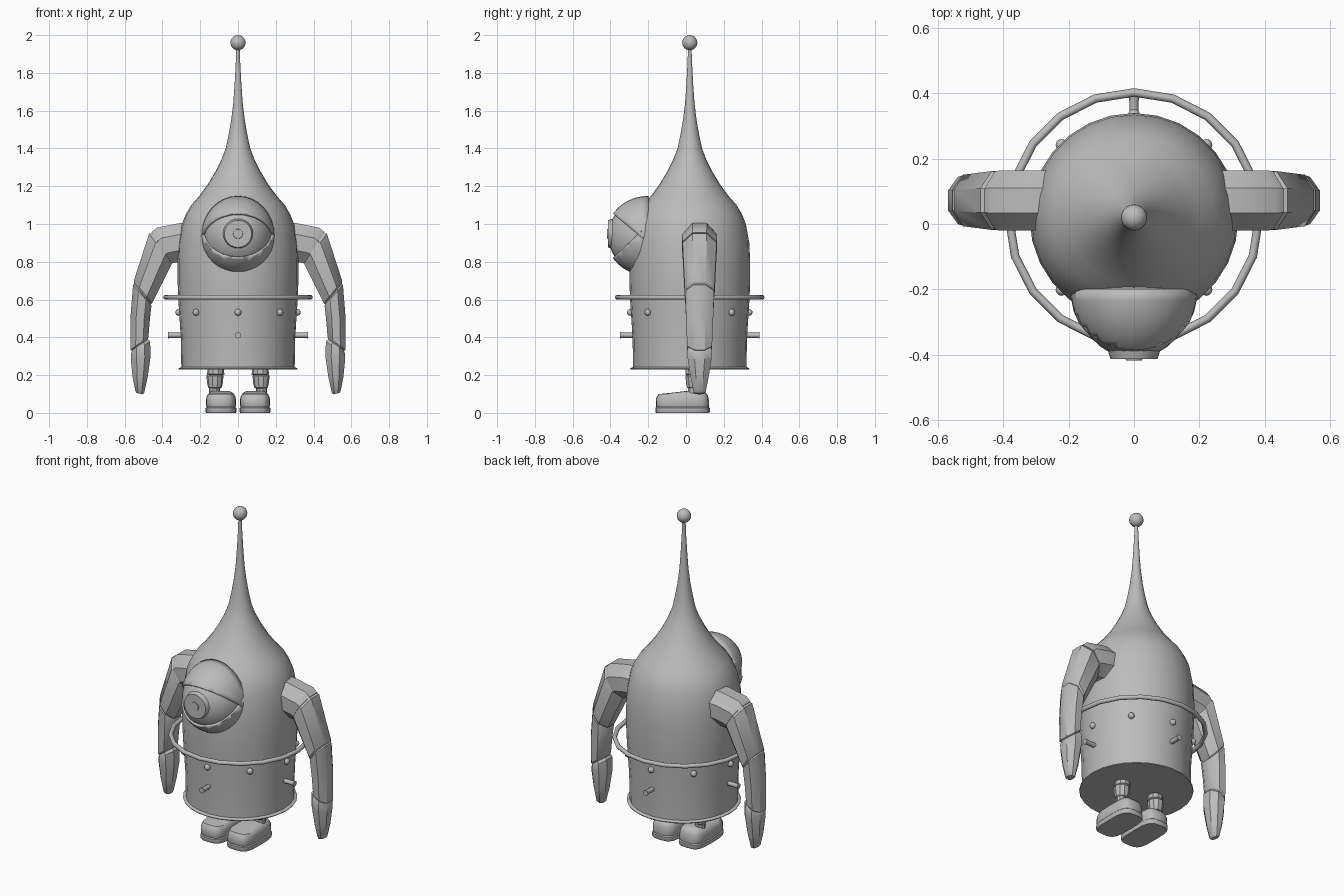
import bpy, bmesh
from math import sin, cos, pi, radians
from mathutils import Vector, Matrix

if "Cube" in bpy.data.objects:
    bpy.data.objects.remove(bpy.data.objects["Cube"])

grey = bpy.data.materials.new("plain_grey")
grey.use_nodes = True
colour = (0.5, 0.5, 0.5, 1)
grey.diffuse_color = colour
grey.node_tree.nodes["Principled BSDF"].inputs["Base Color"].default_value = colour

CY = 0.02  # depth of the body axis


def finish(name, bm, angle=35, recalc=True):
    if recalc:
        bmesh.ops.recalc_face_normals(bm, faces=bm.faces)
    me = bpy.data.meshes.new(name)
    bm.to_mesh(me)
    bm.free()
    me.materials.append(grey)
    me.shade_smooth()
    me.set_sharp_from_angle(angle=radians(angle))
    ob = bpy.data.objects.new(name, me)
    bpy.context.collection.objects.link(ob)
    return ob


def loft(name, rings, angle=35):
    """Skin a list of equal-length point rings and cap both ends."""
    bm = bmesh.new()
    vs = [[bm.verts.new(p) for p in r] for r in rings]
    n = len(vs[0])
    for a, b in zip(vs, vs[1:]):
        for i in range(n):
            j = (i + 1) % n
            bm.faces.new((a[i], a[j], b[j], b[i]))
    bm.faces.new(vs[0])
    bm.faces.new(vs[-1])
    return finish(name, bm, angle)


def lathe(name, profile, n, x=0, y=CY, angle=35):
    return loft(name, [[(x + r * cos(2 * pi * i / n), y + r * sin(2 * pi * i / n), z)
                        for i in range(n)] for r, z in profile], angle)


def ball(name, centre, radii, seg=24, rows=16):
    bm = bmesh.new()
    bmesh.ops.create_uvsphere(bm, u_segments=seg, v_segments=rows, radius=1)
    bm.transform(Matrix.Translation(centre) @ Matrix.Diagonal((*radii, 1)))
    return finish(name, bm, 60)


# Teardrop body with a thin bottom lip and a long drawn-out tip
lathe("body", [(0.300, 0.236), (0.303, 0.40), (0.316, 0.60), (0.320, 0.70),
               (0.320, 0.80), (0.315, 0.90), (0.297, 1.00), (0.277, 1.05),
               (0.248, 1.10), (0.204, 1.15), (0.160, 1.21), (0.118, 1.28),
               (0.088, 1.34), (0.065, 1.40), (0.050, 1.47), (0.036, 1.55),
               (0.025, 1.64), (0.018, 1.74), (0.012, 1.85), (0.009, 1.94)], 28)
lathe("bottom_lip", [(0.314, 0.230), (0.316, 0.235), (0.300, 0.243)], 28)
ball("tip_ball", (0, CY, 1.96), (0.04, 0.04, 0.04), 20, 12)

# Hoop around the waist
bm = bmesh.new()
prev = first = None
N, M = 20, 8
rows = []
for i in range(N):
    a = 2 * pi * i / N
    rows.append([bm.verts.new(((0.383 + 0.013 * cos(2 * pi * k / M)) * cos(a),
                               CY + (0.383 + 0.013 * cos(2 * pi * k / M)) * sin(a),
                               0.612 + 0.013 * sin(2 * pi * k / M))) for k in range(M)])
for i in range(N):
    p, q = rows[i], rows[(i + 1) % N]
    for k in range(M):
        bm.faces.new((p[k], q[k], q[(k + 1) % M], p[(k + 1) % M]))
finish("waist_hoop", bm, 50)

# Rivets all round and four short pegs
for i in range(8):
    a = i * pi / 4
    ball(f"rivet_{i + 1}", (0.314 * cos(a), CY + 0.314 * sin(a), 0.532), (0.018,) * 3, 12, 8)
for i in range(4):
    out = Vector((cos(i * pi / 2), sin(i * pi / 2), 0))
    side = Vector((-out.y, out.x, 0))
    loft(f"peg_{i + 1}", [[Vector((0, CY, 0.411)) + out * d
                           + side * r * cos(k * pi / 4) + Vector((0, 0, r * sin(k * pi / 4)))
                           for k in range(8)] for d, r in ((0.28, 0.014), (0.355, 0.014), (0.37, 0.017))], 50)

# Eyeball, iris and pupil
EYE = Vector((0, -0.2, 0.937))
ball("eyeball", EYE, (0.184, 0.212, 0.202), 32, 20)


def eye_disc(name, r, back, front):
    loft(name, [[(k * cos(2 * pi * i / 24), y, 0.948 + k * sin(2 * pi * i / 24))
                 for i in range(24)] for k, y in ((r, back), (r * 0.9, front))])


eye_disc("iris", 0.080, -0.388, -0.414)
eye_disc("pupil", 0.027, -0.410, -0.418)


# Half-dome eyelids, trimmed to leave a wedge opening
def eyelid(name, s, tilt):
    bm = bmesh.new()
    bmesh.ops.create_uvsphere(bm, u_segments=32, v_segments=20, radius=1)
    bm.transform(Matrix.Translation(EYE) @ Matrix.Diagonal((0.194, 0.225, 0.212, 1))
                 @ Matrix.Rotation(pi / 2, 4, 'X'))

    def cut(co, no):
        bmesh.ops.bisect_plane(bm, geom=bm.verts[:] + bm.edges[:] + bm.faces[:],
                               plane_co=co, plane_no=no, clear_outer=True)
    cut(EYE, (0, 1, 0))
    t = radians(tilt)
    cut((0, -0.255, 0.945), (0, -sin(t), -s * cos(t)))
    ob = finish(name, bm, 40, recalc=False)
    mod = ob.modifiers.new("thickness", 'SOLIDIFY')
    mod.thickness = 0.012
    mod.offset = -1


eyelid("upper_eyelid", 1, 40)
eyelid("lower_eyelid", -1, 43)

# Eight-sided jointed arms; each ring is x, z, half width, half depth, tilt
ARM_Y = 0.072
ARM = {
    "shoulder": [(0.26, 0.905, 0.100, 0.092, 90), (0.31, 0.902, 0.102, 0.092, 88),
                 (0.390, 0.886, 0.103, 0.092, 66), (0.404, 0.874, 0.098, 0.090, 57)],
    "upper_arm": [(0.402, 0.874, 0.092, 0.084, 57), (0.412, 0.866, 0.102, 0.090, 55),
                  (0.503, 0.640, 0.077, 0.079, 51), (0.506, 0.630, 0.070, 0.072, 51)],
    "forearm": [(0.504, 0.634, 0.066, 0.068, 51), (0.507, 0.622, 0.074, 0.077, 49),
                (0.518, 0.500, 0.052, 0.072, 0), (0.522, 0.368, 0.059, 0.066, -36),
                (0.521, 0.360, 0.052, 0.060, -35)],
    "hand": [(0.518, 0.362, 0.050, 0.058, -34), (0.516, 0.345, 0.060, 0.066, -32),
             (0.515, 0.290, 0.053, 0.063, -10), (0.518, 0.190, 0.040, 0.048, 0),
             (0.520, 0.112, 0.024, 0.032, 10), (0.520, 0.102, 0.017, 0.024, 12)],
}


def arm_ring(s, x, z, w, d, tilt):
    t, k = radians(tilt), 1 / cos(pi / 8)
    pts = []
    for i in range(8):
        a = (i + 0.5) * pi / 4
        u = w * k * cos(a)
        pts.append((s * (x + u * cos(t)), ARM_Y + d * k * sin(a), z + u * sin(t)))
    return pts


# Boots: rounded outline; each ring is half width, toe y, heel y, z
BOOT = [(0.078, -0.158, 0.122, 0.0), (0.081, -0.162, 0.126, 0.006), (0.081, -0.162, 0.126, 0.026),
        (0.076, -0.157, 0.121, 0.031), (0.079, -0.160, 0.122, 0.037), (0.078, -0.158, 0.120, 0.080),
        (0.070, -0.145, 0.112, 0.099), (0.054, -0.030, 0.098, 0.112), (0.040, 0.000, 0.085, 0.116)]


def boot_ring(x, w, toe, heel, z):
    pts = []
    for i in range(20):
        a = 2 * pi * i / 20
        c, q = cos(a), sin(a)
        e = 0.55
        px = abs(c) ** e * (1 if c > 0 else -1)
        py = abs(q) ** e * (1 if q > 0 else -1)
        pts.append((x + w * px, (toe + heel) / 2 + (heel - toe) / 2 * py, z))
    return pts


for s, side in ((1, "left"), (-1, "right")):
    for part, rings in ARM.items():
        loft(f"{side}_{part}", [arm_ring(s, *r) for r in rings])
    # Legs in two tapered sleeves
    lathe(f"{side}_thigh", [(0.040, 0.27), (0.044, 0.222), (0.046, 0.205), (0.040, 0.200)],
          10, s * 0.118, 0.04)
    lathe(f"{side}_shin", [(0.036, 0.206), (0.045, 0.196), (0.042, 0.160), (0.036, 0.134), (0.030, 0.13)],
          10, s * 0.122, 0.04)
    lathe(f"{side}_ankle", [(0.030, 0.14), (0.030, 0.10)], 10, s * 0.124, 0.04)
    loft(f"{side}_boot", [boot_ring(s * 0.090, *r) for r in BOOT], 40)
